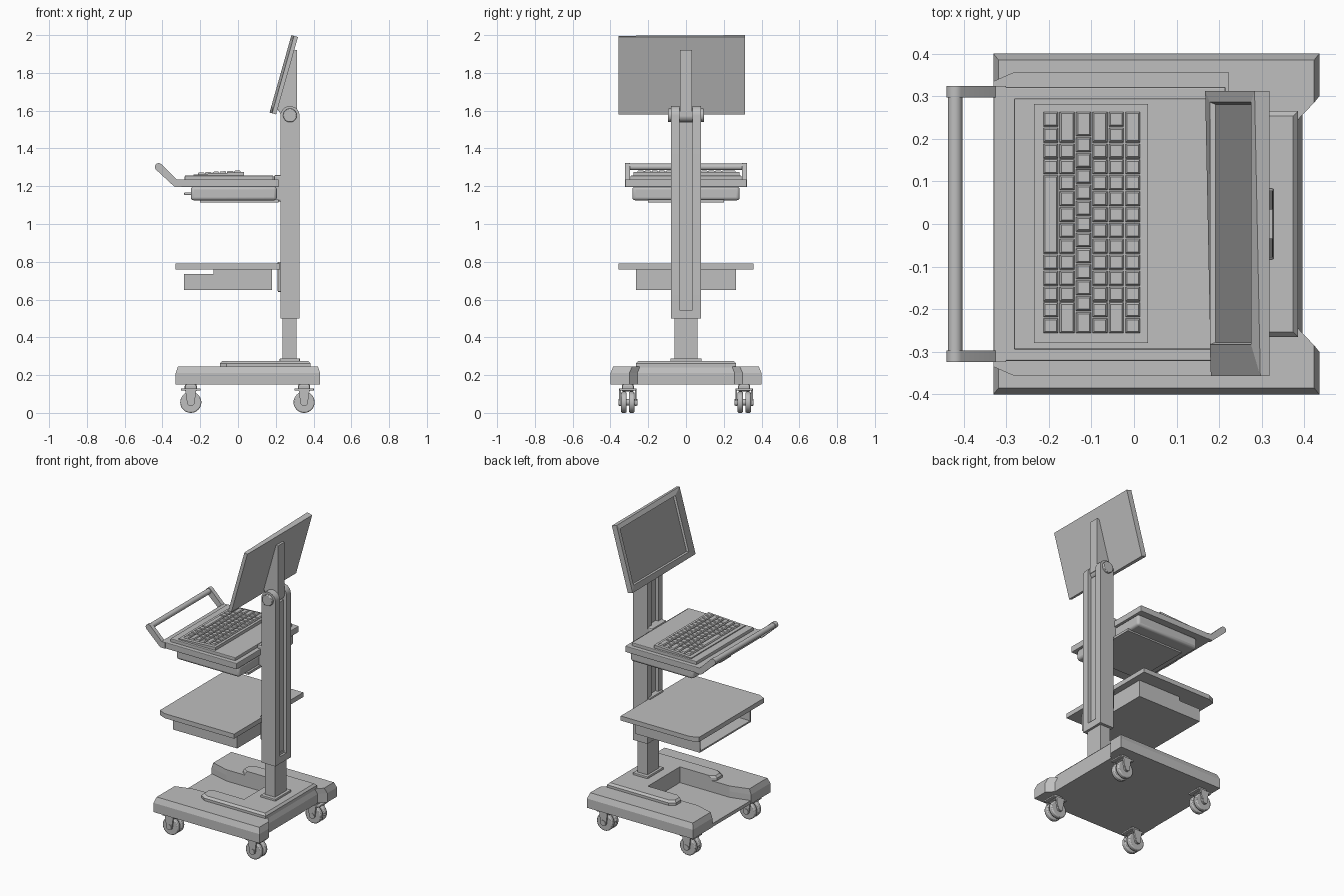
import bpy, bmesh, math
from mathutils import Vector

if "Cube" in bpy.data.objects:
    bpy.data.objects.remove(bpy.data.objects["Cube"])


def material(name, v):
    m = bpy.data.materials.new(name)
    m.diffuse_color = (v, v, v, 1)
    m.use_nodes = True
    m.node_tree.nodes["Principled BSDF"].inputs["Base Color"].default_value = m.diffuse_color
    return m


GREY = material("light_grey", 0.52)
DARK = material("screen_grey", 0.36)


def finish(name, bm, mat=GREY, bevel=0, segs=2, smooth=False):
    bmesh.ops.recalc_face_normals(bm, faces=bm.faces)
    me = bpy.data.meshes.new(name)
    bm.to_mesh(me)
    bm.free()
    ob = bpy.data.objects.new(name, me)
    bpy.context.collection.objects.link(ob)
    me.materials.append(mat)
    if bevel:
        b = ob.modifiers.new("bevel", "BEVEL")
        b.width, b.segments = bevel, segs
    if smooth:
        bpy.ops.object.select_all(action='DESELECT')
        bpy.context.view_layer.objects.active = ob
        ob.select_set(True)
        bpy.ops.object.shade_smooth_by_angle(angle=math.radians(35))
    return ob


def add_loft(bm, rings):
    """Join rings of equal length with quads and cap both ends."""
    vs = [[bm.verts.new(p) for p in r] for r in rings]
    n = len(vs[0])
    for a, b in zip(vs, vs[1:]):
        for i in range(n):
            bm.faces.new((a[i], a[(i + 1) % n], b[(i + 1) % n], b[i]))
    bm.faces.new(vs[0][::-1])
    bm.faces.new(vs[-1])


def loft(name, rings, **kw):
    bm = bmesh.new()
    add_loft(bm, rings)
    return finish(name, bm, **kw)


def prism_y(name, pts, y0, y1, **kw):
    return loft(name, [[(x, y, z) for x, z in pts] for y in (y0, y1)], **kw)


def prism_z(name, pts, z0, z1, **kw):
    return loft(name, [[(x, y, z) for x, y in pts] for z in (z0, z1)], **kw)


def box(name, x0, x1, y0, y1, z0, z1, **kw):
    return prism_z(name, [(x0, y0), (x1, y0), (x1, y1), (x0, y1)], z0, z1, **kw)


def arc(cx, cz, r, a0, a1, n):
    return [(cx + r * math.cos(math.radians(a0 + (a1 - a0) * i / n)),
             cz + r * math.sin(math.radians(a0 + (a1 - a0) * i / n))) for i in range(n + 1)]


def cyl_y(name, cx, cz, r, y0, y1, n=32, **kw):
    return prism_y(name, arc(cx, cz, r, 0, 360 * (n - 1) / n, n - 1), y0, y1, smooth=True, **kw)


# --- Base: U-shaped body with an open bay towards -x and a floor plate
def mirrored(half):
    return half + [(x, -y) for x, y in reversed(half)]


def shrink(pts, dx, dy, xl, yl):
    return [(x - math.copysign(dx, x) if abs(x) > xl or x < -0.09 and xl < 0.1 else x,
             y - math.copysign(dy, y) if abs(y) > yl else y) for x, y in pts]


body = mirrored([(0.16, -0.165), (-0.2, -0.165), (-0.33, -0.2), (-0.33, -0.4),
                 (0.435, -0.4), (0.435, -0.3), (0.395, -0.258)])
top = shrink(body, 0.012, 0.015, 0.3, 0.22)
loft("base_body", [[(x, y, 0.15) for x, y in body], [(x, y, 0.21) for x, y in body],
                   [(x, y, 0.246) for x, y in top]])
box("base_floor", -0.328, 0.17, -0.21, 0.21, 0.15, 0.172)
pad = mirrored([(0.16, -0.165), (-0.06, -0.165), (-0.095, -0.185), (-0.095, -0.24),
                (-0.06, -0.265), (0.385, -0.265)])
pad_top = shrink(pad, 0.012, 0.012, 0.05, 0.2)
pad_top = [(0.16 if x == 0.148 else x, y) for x, y in pad_top]
loft("base_raised_deck", [[(x, y, 0.24) for x, y in pad], [(x, y, 0.262) for x, y in pad],
                          [(x, y, 0.275) for x, y in pad_top]])

# --- Casters: twin wheels, hub, hood, fork cheeks and stem
for cx in (-0.25, 0.35):
    for cy in (-0.308, 0.308):
        for s in (-1, 1):
            w = cy + s * 0.021
            cyl_y("caster_wheel", cx, 0.056, 0.056, w - 0.014, w + 0.014, bevel=0.006)
            c = cy + s * 0.042
            prism_y("caster_fork", [(cx - 0.03, 0.128)] + arc(cx, 0.056, 0.02, 180, 360, 8)
                    + [(cx + 0.03, 0.128)], c - 0.005, c + 0.005)
        cyl_y("caster_hub", cx, 0.056, 0.018, cy - 0.05, cy + 0.05, n=16)
        box("caster_plate", cx - 0.052, cx + 0.052, cy - 0.045, cy + 0.045, 0.118, 0.13, bevel=0.004)
        box("caster_stem", cx - 0.032, cx + 0.032, cy - 0.032, cy + 0.032, 0.112, 0.152, bevel=0.01)

# --- Column: foot, inner post, H-shaped sleeve with rounded cheeks
box("column_foot", 0.22, 0.328, -0.083, 0.083, 0.27, 0.288, bevel=0.004)
box("column_inner_post", 0.236, 0.31, -0.06, 0.06, 0.28, 0.56)
box("column_sleeve_bottom", 0.225, 0.325, -0.036, 0.036, 0.5, 0.545)
box("column_core", 0.245, 0.305, -0.036, 0.036, 0.54, 1.54)
cheek = [(0.224, 0.5), (0.326, 0.5)] + arc(0.275, 1.573, 0.051, 0, 180, 16)
for s in (-1, 1):
    prism_y("column_cheek", cheek, s * 0.034, s * 0.079, smooth=True)
cyl_y("tilt_hinge", 0.275, 1.575, 0.036, -0.095, 0.095, bevel=0.004)
prism_y("monitor_arm", [(0.235, 1.57), (0.275, 1.54), (0.313, 1.57), (0.313, 1.92),
                        (0.28, 1.92), (0.2, 1.62)], -0.033, 0.033)

# --- Monitor: leaning slab with slanted -y bezel and sunken screen
foot = Vector((0.167, 0, 1.59))
up = Vector((0.116, 0, 0.41)).normalized()
back = Vector((up.z, 0, -up.x))


def mon(y, h, d):
    return foot + up * h + back * d + Vector((0, y, 0))


H = 0.426
bm = bmesh.new()


def rect(y0, y1, h0, h1, d0, d1):
    return [bm.verts.new(mon(y, h, d)) for y, h, d in
            ((y0, h0, d0), (y1, h0, d1), (y1, h1, d1), (y0, h1, d0))]


back_r = rect(-0.357, 0.312, 0, H, 0.036, 0.036)
front_r = rect(-0.357, 0.312, 0, H, 0.014, 0)
edge_r = rect(-0.283, 0.286, 0.04, H - 0.03, 0, 0)
screen_r = rect(-0.278, 0.281, 0.045, H - 0.035, 0.012, 0.012)
bm.faces.new(back_r)
for a, b in ((back_r, front_r), (front_r, edge_r), (edge_r, screen_r)):
    for i in range(4):
        bm.faces.new((a[i], a[(i + 1) % 4], b[(i + 1) % 4], b[i]))
bm.faces.new(screen_r).material_index = 1
finish("monitor", bm).data.materials.append(DARK)

# --- Work tray with handle
box("work_tray", -0.33, 0.215, -0.322, 0.322, 1.196, 1.236, bevel=0.004)
box("work_board", -0.282, 0.187, -0.295, 0.295, 1.23, 1.256, bevel=0.004)
arm = [(-0.30, 1.196), (-0.30, 1.236), (-0.325, 1.236)] + arc(-0.42, 1.302, 0.02, 45, 225, 10) \
    + [(-0.335, 1.196)]
for s in (-1, 1):
    prism_y("handle_arm", arm, s * 0.297, s * 0.324, smooth=True)
cyl_y("handle_bar", -0.42, 1.302, 0.017, -0.3, 0.3)
box("tray_bracket", 0.19, 0.25, -0.075, 0.075, 1.12, 1.26, bevel=0.01)

# --- Drawer under the work tray
box("drawer_box", -0.25, 0.206, -0.284, 0.284, 1.125, 1.198, bevel=0.016, segs=3, smooth=True)
box("drawer_bottom_plate", -0.2, 0.215, -0.2, 0.2, 1.115, 1.13)
box("drawer_pull", -0.285, -0.24, -0.06, 0.06, 1.153, 1.167, bevel=0.005)

# --- Keyboard: wedge body and rows of tapered keys
def kz(x):
    return 1.262 + (x + 0.235) * 0.052


prism_y("keyboard_body", [(-0.235, 1.25), (0.033, 1.25), (0.033, kz(0.033)), (-0.235, kz(-0.235))],
        -0.279, 0.282)
rows = [[1, 1, 1, 1, 5, 1, 1, 1, 1, 1], [2] + [1] * 10 + [2], [1.6] + [1] * 11 + [1.4],
        [2] + [1] * 12, [1] * 12 + [2], [2] + [1] * 12]
bm = bmesh.new()
for r, row in enumerate(rows):
    x0 = -0.213 + r * 0.0385
    x1 = x0 + 0.035
    y = 0.263
    for wid in row:
        y1, y0 = y, y - wid * 0.0373 + 0.003
        y -= wid * 0.0373
        rings = []
        for inset, dz in ((0, -0.003), (0.0005, 0.004), (0.004, 0.009)):
            rings.append([(px, py, kz(px) + dz) for px, py in
                          ((x0 + inset, y0 + inset), (x1 - inset, y0 + inset),
                           (x1 - inset, y1 - inset), (x0 + inset, y1 - inset))])
        add_loft(bm, rings)
finish("keyboard_keys", bm)

# --- Lower shelf with an open-fronted compartment below
prism_z("lower_shelf", [(-0.33, -0.335), (-0.28, -0.357), (0.222, -0.357), (0.222, 0.357),
                        (-0.28, 0.357), (-0.33, 0.335)], 0.76, 0.79)
box("shelf_bracket", 0.21, 0.25, -0.07, 0.07, 0.64, 0.8, bevel=0.006)
wall = [(-0.285, 0.65), (0.18, 0.65), (0.18, 0.762), (-0.13, 0.762), (-0.13, 0.735), (-0.285, 0.735)]
for s in (-1, 1):
    prism_y("compartment_side", wall, s * 0.255, s * 0.265)
box("compartment_floor", -0.285, 0.18, -0.256, 0.256, 0.65, 0.66)
box("compartment_back", 0.17, 0.18, -0.256, 0.256, 0.655, 0.762)
